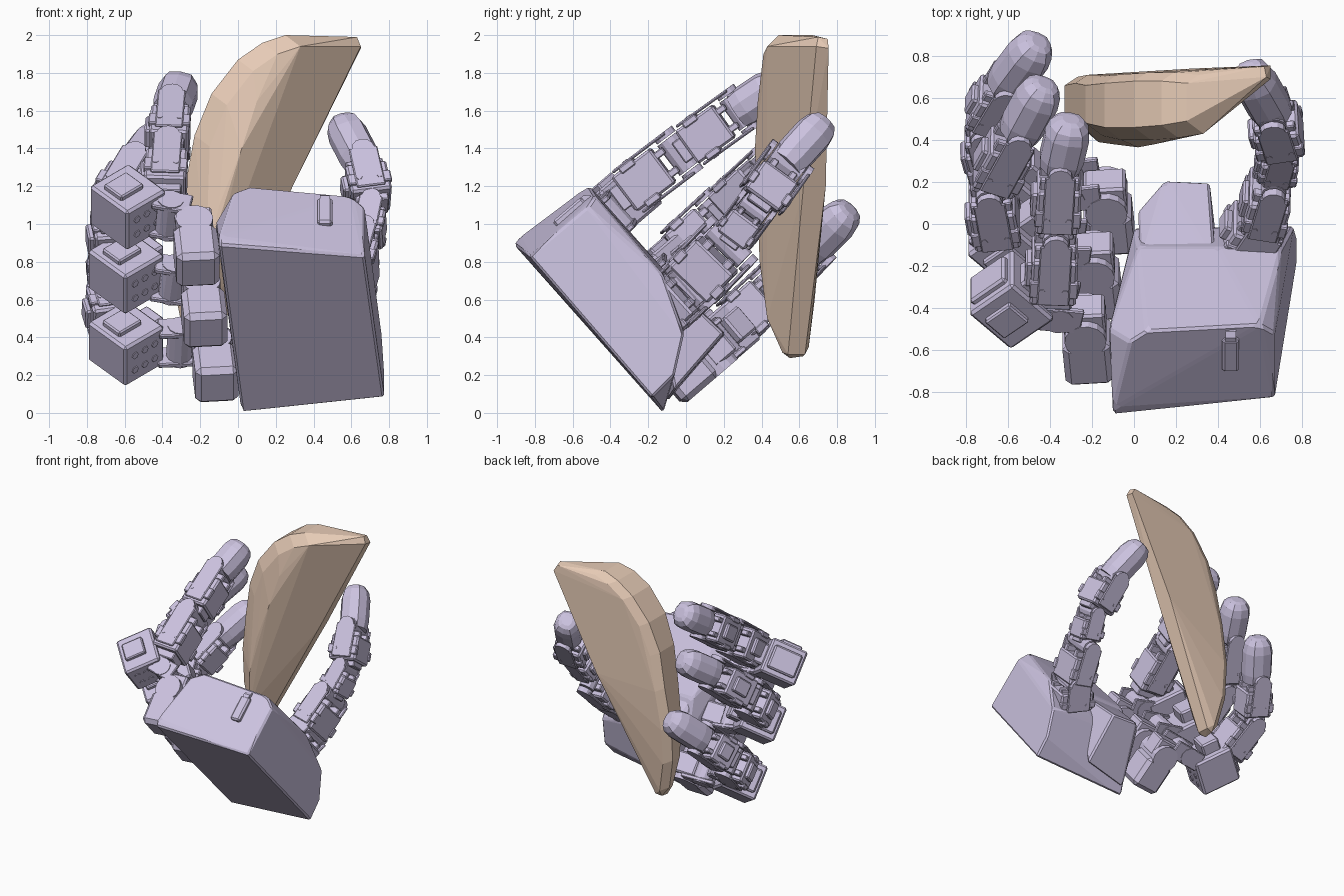
import bpy, bmesh, math
from mathutils import Vector, Matrix

if "Cube" in bpy.data.objects:
    bpy.data.objects.remove(bpy.data.objects["Cube"])

U = Vector((0, 0.65, -0.76)).normalized()   # across the fingers
N = Vector((0, 0.76, 0.65)).normalized()    # palm normal
X = Vector((1, 0, 0))


def material(name, col):
    m = bpy.data.materials.new(name)
    m.diffuse_color = (*col, 1)
    m.use_nodes = True
    m.node_tree.nodes["Principled BSDF"].inputs["Base Color"].default_value = m.diffuse_color
    return m


LILAC = material("lilac", (0.60, 0.54, 0.74))
TAN = material("tan", (0.80, 0.60, 0.47))


def finish(name, bm, mat=LILAC):
    bmesh.ops.recalc_face_normals(bm, faces=bm.faces)
    me = bpy.data.meshes.new(name)
    bm.to_mesh(me)
    bm.free()
    me.materials.append(mat)
    ob = bpy.data.objects.new(name, me)
    bpy.context.collection.objects.link(ob)
    return ob


def hull(name, pts, mat=LILAC, bevel=0.0):
    bm = bmesh.new()
    for p in pts:
        bm.verts.new(p)
    bmesh.ops.convex_hull(bm, input=bm.verts[:])
    loose = [v for v in bm.verts if not v.link_faces]
    bmesh.ops.delete(bm, geom=loose, context='VERTS')
    bmesh.ops.dissolve_limit(bm, angle_limit=0.03, verts=bm.verts[:], edges=bm.edges[:])
    if bevel:
        bmesh.ops.bevel(bm, geom=bm.edges[:], offset=bevel, segments=1, affect='EDGES')
    return finish(name, bm, mat)


def frame(a, b, side=U):
    """Matrix at a: local x = hinge side, y = thickness, z = along a->b."""
    z = (b - a).normalized()
    x = (side - z * side.dot(z)).normalized()
    m = Matrix((x, z.cross(x), z)).transposed().to_4x4()
    m.translation = a
    return m


def add_box(bm, m, c, s, bevel=0.012):
    t = bmesh.new()
    bmesh.ops.create_cube(t, size=1, matrix=Matrix.Translation(c) @ Matrix.Diagonal((*s, 1)))
    if bevel:
        bmesh.ops.bevel(t, geom=t.edges[:], offset=bevel, segments=1, affect='EDGES')
    t.transform(m)
    me = bpy.data.meshes.new("tmp")
    t.to_mesh(me)
    t.free()
    bm.from_mesh(me)
    bpy.data.meshes.remove(me)


def add_disc(bm, m, c, r, depth, axis='X', n=12):
    turn = {'X': Matrix.Rotation(math.pi / 2, 4, 'Y'), 'Y': Matrix.Rotation(math.pi / 2, 4, 'X'),
            'Z': Matrix.Identity(4)}[axis]
    bmesh.ops.create_cone(bm, cap_ends=True, segments=n, radius1=r, radius2=r, depth=depth,
                          matrix=m @ Matrix.Translation(c) @ turn)


def link(name, a, b, w=0.28, t=0.22):
    """Motor block, side bracket plates and hinge barrel from joint a to joint b."""
    a, b = Vector(a), Vector(b)
    m, L = frame(a, b), (b - a).length
    bm = bmesh.new()
    add_box(bm, m, (0, 0, L * 0.42), (w * 0.82, t, L * 0.62))
    for s in (-1, 1):
        add_box(bm, m, (s * w * 0.47, 0, L * 0.58), (w * 0.06, t * 0.7, L * 0.84), 0.006)
        add_box(bm, m, (s * w * 0.4, 0, L * 0.36), (w * 0.14, t * 1.06, L * 0.22), 0.006)
        add_disc(bm, m, (s * w * 0.44, 0, L * 0.97), t * 0.28, w * 0.12)
        add_box(bm, m, (s * w * 0.22, 0, L * 0.78), (w * 0.14, t * 0.9, L * 0.16), 0.006)
        for q in (-1, 1):
            add_disc(bm, m, (s * w * 0.48, q * t * 0.25, L * 0.36), 0.016, w * 0.06, n=6)
    add_box(bm, m, (0, t * 0.08, L * 0.45), (w * 0.45, t * 1.1, L * 0.34), 0.01)
    add_disc(bm, m, (0, 0, L * 0.97), t * 0.3, w * 0.7)
    add_box(bm, m, (0, 0, L * 0.08), (w * 0.5, t * 0.8, L * 0.2), 0.006)
    finish(name, bm)


def tip(name, a, b, r=0.112):
    """Faceted blunt fingertip."""
    a, b = Vector(a), Vector(b)
    m, L = frame(a, b), (b - a).length
    pts = []
    for f, k in ((0, 0.88), (0.2, 0.97), (0.68, 0.97), (0.86, 0.85), (0.97, 0.6), (1, 0.35)):
        for i in range(10):
            g = math.tau * i / 10
            c, s = math.cos(g), math.sin(g)
            sq = 1 / max(abs(c), abs(s)) ** 0.4
            pts.append(m @ Vector((c * r * k * sq, s * r * k * sq, L * f)))
    hull(name, pts)


# palm body, with an inner slab reaching further beside the thumb
hull("palm_body", [(-0.1, -0.91, 0.89), (0.67, -0.83, 0.83), (0.775, -0.18, 0.08), (0.02, -0.12, 0.0),
                   (-0.10, -0.88, 0.93), (-0.02, -0.56, 1.17), (0.06, -0.51, 1.2), (0.6, -0.48, 1.15),
                   (0.67, -0.52, 1.09), (0.70, -0.12, 0.73), (0.76, -0.01, 0.42), (0.4, -0.11, 0.75),
                   (0.775, -0.06, 0.2), (0.02, -0.11, 0.74), (0.0, -0.02, 0.46), (0.4, -0.02, 0.5),
                   (-0.12, -0.5, 1.0)], bevel=0.012)
hull("palm_inner", [(0.03, -0.2, 0.8), (0.39, -0.2, 0.8), (0.15, 0.21, 0.42), (0.36, 0.2, 0.42),
                    (0.39, -0.06, 0.12), (0.03, -0.1, 0.06), (0.02, 0.06, 0.48)], bevel=0.012)
# socket and latch on the upper end of the palm
bm = bmesh.new()
pm = frame(Vector((0.46, -0.6, 1.04)), Vector((0.46, -0.6, 1.04)) + N)
add_box(bm, pm, (0, 0, 0), (0.1, 0.08, 0.2))
add_disc(bm, pm, (0, 0, 0.1), 0.05, 0.05, 'Y', 10)
finish("palm_socket", bm)

# fingers: base root, base end, knuckle centre, link joints, tip
fingers = {
    "upper": [(-0.21, -0.69, 0.75), (-0.24, -0.40, 1.02), (-0.57, -0.37, 1.08), (-0.39, -0.36, 1.13),
              (-0.37, -0.03, 1.38), (-0.35, 0.29, 1.61), (-0.30, 0.50, 1.75)],
    "middle": [(-0.17, -0.39, 0.43), (-0.20, -0.10, 0.68), (-0.58, -0.09, 0.74), (-0.64, -0.08, 0.82),
               (-0.69, 0.18, 1.06), (-0.54, 0.45, 1.31), (-0.42, 0.67, 1.47)],
    "lower": [(-0.11, -0.08, 0.14), (-0.14, 0.20, 0.38), (-0.58, 0.15, 0.36), (-0.65, 0.22, 0.44),
              (-0.72, 0.47, 0.67), (-0.60, 0.67, 0.88), (-0.45, 0.87, 1.08)],
}
for name, path in fingers.items():
    P = [Vector(p) for p in path]
    # base motor beside the palm, with a bracket reaching out to the knuckle
    bm = bmesh.new()
    m, L = frame(P[0], P[1]), (P[1] - P[0]).length
    add_box(bm, m, (0, 0, L * 0.3), (0.24, 0.23, L * 0.66), 0.03)
    add_disc(bm, m, (0, 0, L * 0.72), 0.1, 0.24, 'X', 14)
    add_box(bm, m, (0, 0, L * 0.85), (0.16, 0.2, L * 0.4))
    m, L = frame(P[1], P[2]), (P[2] - P[1]).length
    for s in (-1, 1):
        add_box(bm, m, (s * 0.1, 0, L * 0.35), (0.03, 0.14, L * 0.6), 0.006)
    add_disc(bm, m, (0, 0, L * 0.38), 0.07, 0.24, 'X', 12)
    finish(name + "_finger_base", bm)
    # yawed knuckle block with a dotted horn plate on its rear face
    bm = bmesh.new()
    ang = math.radians(42)
    m = frame(P[2], P[2] + N * math.cos(ang) - X * math.sin(ang), U)
    sgn = 1 if m[0][1] > 0 else -1
    add_box(bm, m, (0, 0, 0.02), (0.27, 0.28, 0.3), 0.014)
    add_box(bm, m, (0, 0, 0.1), (0.18, 0.22, 0.2))
    add_box(bm, m, (0, sgn * 0.17, 0.04), (0.16, 0.12, 0.14))
    add_box(bm, m, (-0.14, -sgn * 0.02, 0.03), (0.05, 0.16, 0.14), 0.008)
    for i in (-1, 1):
        for j in (-1, 0, 1):
            add_disc(bm, m, (i * 0.05, j * 0.07, -0.129), 0.022, 0.012, 'Z', 6)
    finish(name + "_finger_knuckle", bm)
    link(name + "_finger_second_link", P[3], P[4])
    link(name + "_finger_third_link", P[4], P[5], 0.26, 0.21)
    tip(name + "_fingertip", P[5] - (P[6] - P[5]) * 0.08, P[6])

# thumb
T = [Vector(p) for p in ((0.52, -0.12, 0.55), (0.60, 0.0, 0.66), (0.67, 0.23, 0.90),
                         (0.71, 0.37, 1.09), (0.655, 0.54, 1.33), (0.54, 0.74, 1.55))]
link("thumb_base", T[0], T[1] + (T[1] - T[0]) * 0.3, 0.32, 0.26)
link("thumb_first_link", T[1], T[2], 0.34, 0.2)
link("thumb_second_link", T[2], T[3], 0.22, 0.18)
link("thumb_third_link", T[3], T[4], 0.27, 0.22)
tip("thumb_tip", T[4] - (T[5] - T[4]) * 0.08, T[5], 0.107)

# held block: straight thin edge on the right, bowed thick edge on the left
arc = [(0.25, 2.0, 0.43, 0.70), (0.13, 1.96, 0.41, 0.71), (0.0, 1.87, 0.40, 0.71),
       (-0.14, 1.69, 0.40, 0.70), (-0.23, 1.47, 0.42, 0.69), (-0.28, 1.2, 0.44, 0.70),
       (-0.33, 0.9, 0.47, 0.69), (-0.33, 0.62, 0.49, 0.67), (-0.28, 0.38, 0.51, 0.64)]
pts = []
for x, z, y0, y1 in arc:
    pts += [(x, y0 + 0.06, z), (x, y1 - 0.03, z), (x + 0.08, y0, z - 0.06), (x + 0.06, y1 + 0.01, z - 0.03)]
pts += [(0.63, 0.70, 1.99), (0.62, 0.75, 1.98), (0.65, 0.69, 1.94), (0.65, 0.755, 1.93),
        (0.28, 0.62, 1.18), (0.28, 0.74, 1.2), (-0.16, 0.54, 0.31), (-0.17, 0.63, 0.31),
        (-0.22, 0.55, 0.29), (-0.22, 0.62, 0.30), (0.1, 0.38, 1.65), (0.02, 0.365, 1.4),
        (-0.1, 0.38, 1.1), (-0.17, 0.39, 0.8), (-0.2, 0.43, 0.5)]
hull("held_block", pts, TAN)
